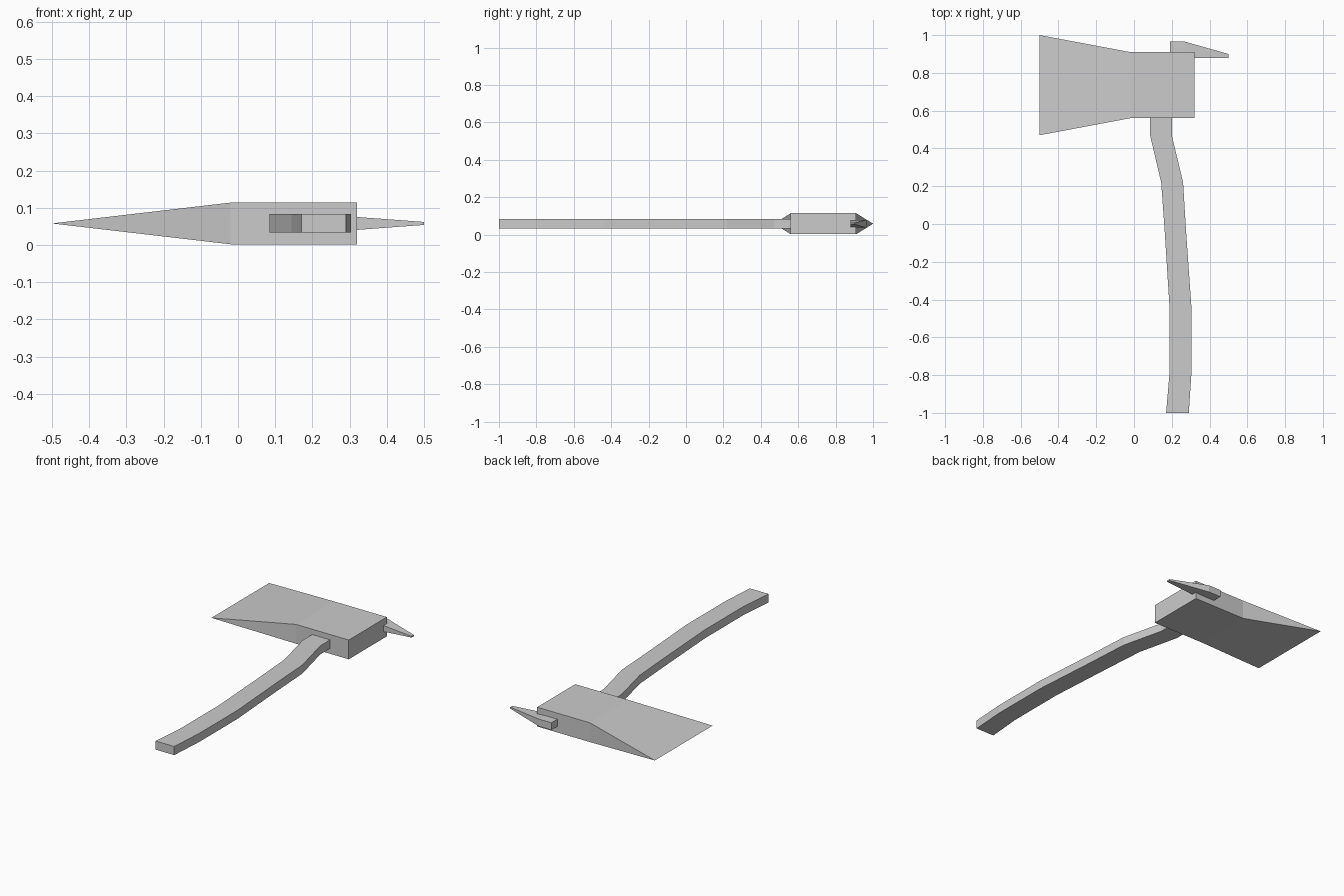
import bpy, bmesh

cube = bpy.data.objects.get("Cube")
if cube:
    bpy.data.objects.remove(cube, do_unlink=True)

MID = 0.058  # height of the symmetry plane

grey = bpy.data.materials.new("plain grey")
grey.use_nodes = True
colour = (0.6, 0.6, 0.6, 1)
grey.diffuse_color = colour
grey.node_tree.nodes["Principled BSDF"].inputs["Base Color"].default_value = colour


def loft(name, rings):
    """Skin a closed, flat-faced solid through four-cornered rings."""
    bm = bmesh.new()
    rows = [[bm.verts.new(p) for p in ring] for ring in rings]
    for a, b in zip(rows, rows[1:]):
        for i in range(4):
            j = (i + 1) % 4
            bm.faces.new((a[i], a[j], b[j], b[i]))
    bm.faces.new(rows[0])
    bm.faces.new(rows[-1])
    bmesh.ops.remove_doubles(bm, verts=bm.verts, dist=0.0005)
    bmesh.ops.recalc_face_normals(bm, faces=bm.faces)
    mesh = bpy.data.meshes.new(name)
    bm.to_mesh(mesh)
    bm.free()
    mesh.materials.append(grey)
    obj = bpy.data.objects.new(name, mesh)
    bpy.context.collection.objects.link(obj)
    return obj


def ring_x(x, y0, y1, half):
    return [(x, y0, MID - half), (x, y1, MID - half),
            (x, y1, MID + half), (x, y0, MID + half)]


def ring_y(y, x0, x1, half=0.025):
    return [(x0, y, MID - half), (x1, y, MID - half),
            (x1, y, MID + half), (x0, y, MID + half)]


# Axe head: square block tapering to a wide sharp edge
loft("axe_head", [ring_x(-0.5, 0.47, 1.0, 0),
                  ring_x(-0.02, 0.56, 0.91, 0.056),
                  ring_x(0.32, 0.56, 0.91, 0.056)])

# Rear spike: short block narrowing to a blunt tip
loft("rear_spike", [ring_x(0.19, 0.88, 0.965, 0.021),
                    ring_x(0.27, 0.88, 0.965, 0.021),
                    ring_x(0.5, 0.88, 0.90, 0.004)])

# Curved handle: rectangular bar along a bent path
path = [(0.6, 0.085, 0.2), (0.47, 0.085, 0.2), (0.22, 0.144, 0.26),
        (-0.03, 0.162, 0.275), (-0.44, 0.188, 0.304),
        (-0.79, 0.188, 0.304), (-1.0, 0.17, 0.29)]
loft("handle", [ring_y(*p) for p in path])
